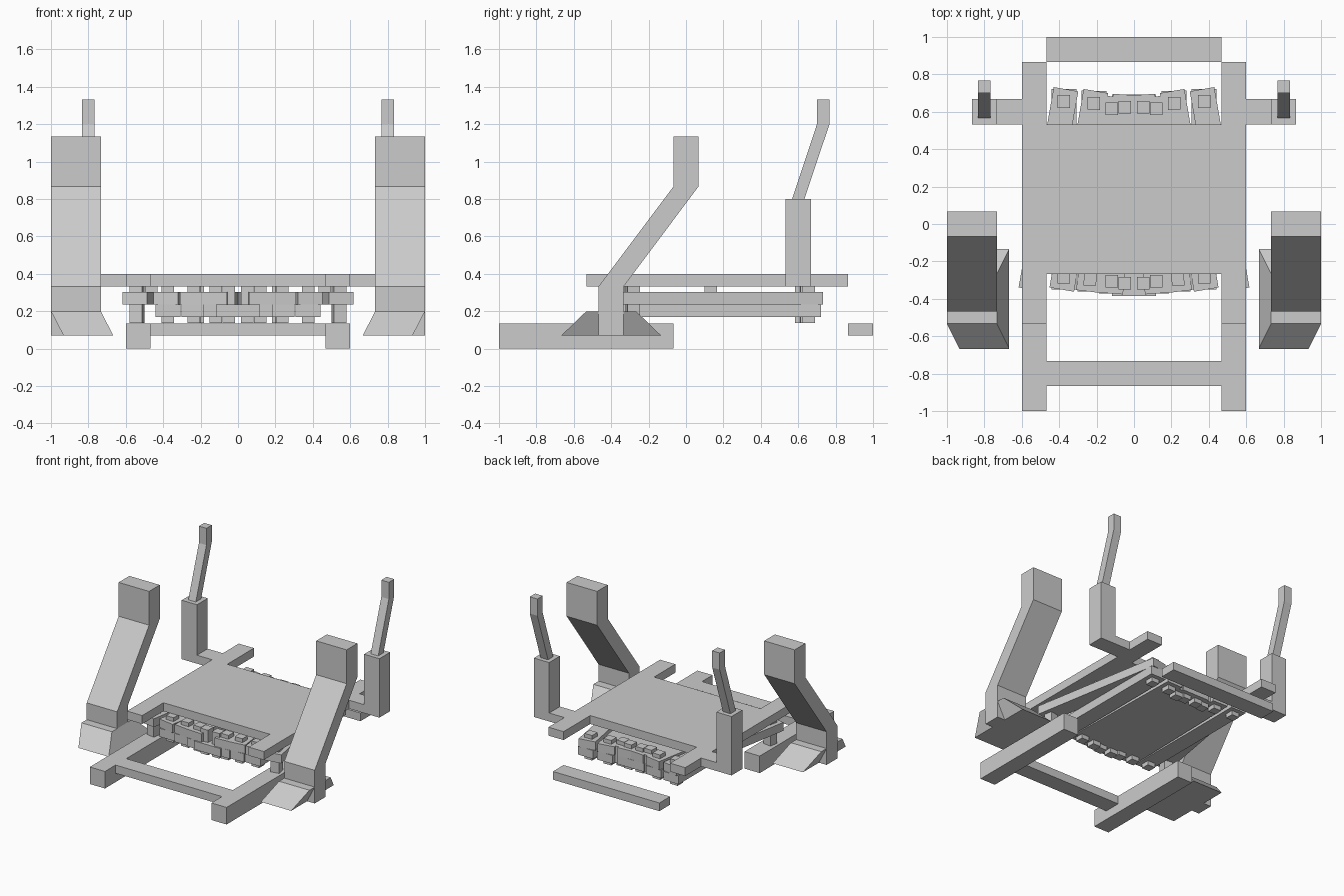
import bpy, bmesh
from math import atan2
from mathutils import Vector

if "Cube" in bpy.data.objects:
    bpy.data.objects.remove(bpy.data.objects["Cube"])


def finish(name, bm, mirror):
    bmesh.ops.recalc_face_normals(bm, faces=bm.faces)
    me = bpy.data.meshes.new(name)
    bm.to_mesh(me)
    bm.free()
    ob = bpy.data.objects.new(name, me)
    bpy.context.collection.objects.link(ob)
    if mirror:
        ob.modifiers.new("Mirror", 'MIRROR').use_mirror_merge = False
    return ob


def loft(name, sections, mirror=True):
    """Stack of rectangles (x0, x1, y0, y1, z) joined from bottom to top."""
    bm = bmesh.new()
    rings = [[bm.verts.new(c) for c in ((x0, y0, z), (x1, y0, z), (x1, y1, z), (x0, y1, z))]
             for x0, x1, y0, y1, z in sections]
    for a, b in zip(rings, rings[1:]):
        for i in range(4):
            j = (i + 1) % 4
            bm.faces.new((a[i], a[j], b[j], b[i]))
    bm.faces.new(rings[0][::-1])
    bm.faces.new(rings[-1])
    return finish(name, bm, mirror)


def box(name, x0, x1, y0, y1, z0, z1, mirror=True):
    return loft(name, [(x0, x1, y0, y1, z0), (x0, x1, y0, y1, z1)], mirror)


def turned_box(name, centre, size, angle):
    bm = bmesh.new()
    bmesh.ops.create_cube(bm, size=1)
    bmesh.ops.scale(bm, vec=size, verts=bm.verts)
    ob = finish(name, bm, False)
    ob.location = centre
    ob.rotation_euler.z = angle
    return ob


# Deck and frame
box("deck_plate", -0.467, 0.467, -0.267, 0.533, 0.333, 0.4, False)
box("upper_rail", 0.467, 0.6, -0.533, 0.867, 0.333, 0.4)
box("lower_rail", 0.467, 0.6, -1.0, -0.067, 0, 0.135)
box("front_crossbar", -0.467, 0.467, -0.867, -0.733, 0.07, 0.135, False)
box("rear_crossbar", -0.467, 0.467, 0.867, 1.0, 0.07, 0.135, False)

# Rear posts with bent rods
box("rear_arm", 0.6, 0.733, 0.533, 0.667, 0.333, 0.4)
box("rear_post", 0.733, 0.867, 0.533, 0.667, 0.333, 0.8)
loft("rear_rod", [(0.767, 0.833, 0.567, 0.633, 0.8),
                  (0.767, 0.833, 0.7, 0.767, 1.2),
                  (0.767, 0.833, 0.7, 0.767, 1.333)])

# Large bent front arms with flared feet
loft("front_arm", [(0.733, 1.0, -0.467, -0.333, 0.07),
                   (0.733, 1.0, -0.467, -0.333, 0.333),
                   (0.733, 1.0, -0.067, 0.067, 0.867),
                   (0.733, 1.0, -0.067, 0.067, 1.135)])
loft("arm_foot", [(0.667, 0.933, -0.667, -0.133, 0.07),
                  (0.733, 1.0, -0.533, -0.267, 0.2)])

# Two layers of fanned planks pinned at both ends: front pins and rear pins
front = [Vector(p) for p in ((0.54, -0.285), (0.375, -0.285), (0.235, -0.295),
                             (0.12, -0.305), (0.05, -0.318))]
rear = [Vector(p) for p in ((0.375, 0.655), (0.215, 0.645), (0.12, 0.615), (0.05, 0.625))]
upper = [(0, 0), (1, 1), (2, 2), (3, 3)]
lower = [(1, 0), (2, 1), (3, 2), (4, 3)]

for side in (1, -1):
    flip = Vector((side, 1))
    for layer, z, links in (("upper", 0.27, upper), ("lower", 0.203, lower)):
        for f, r in links:
            a, b = front[f] * flip, rear[r] * flip
            d = b - a
            ang = atan2(d.y, d.x) - atan2(1, 0)
            mid = (a + b) / 2
            turned_box(layer + "_plank", (mid.x, mid.y, z), (0.133, d.length + 0.133, 0.067), ang)
            if layer == "lower" or f == 0:
                # pins run through both layers
                ends = (a,) if f == 0 else (a, b)
                for p in ends:
                    turned_box("plank_pin", (p.x, p.y, 0.235), (0.067, 0.067, 0.198), ang)

# Spacer between the outer planks and the deck
box("deck_spacer", 0.43, 0.497, 0.1, 0.167, 0.303, 0.333)
